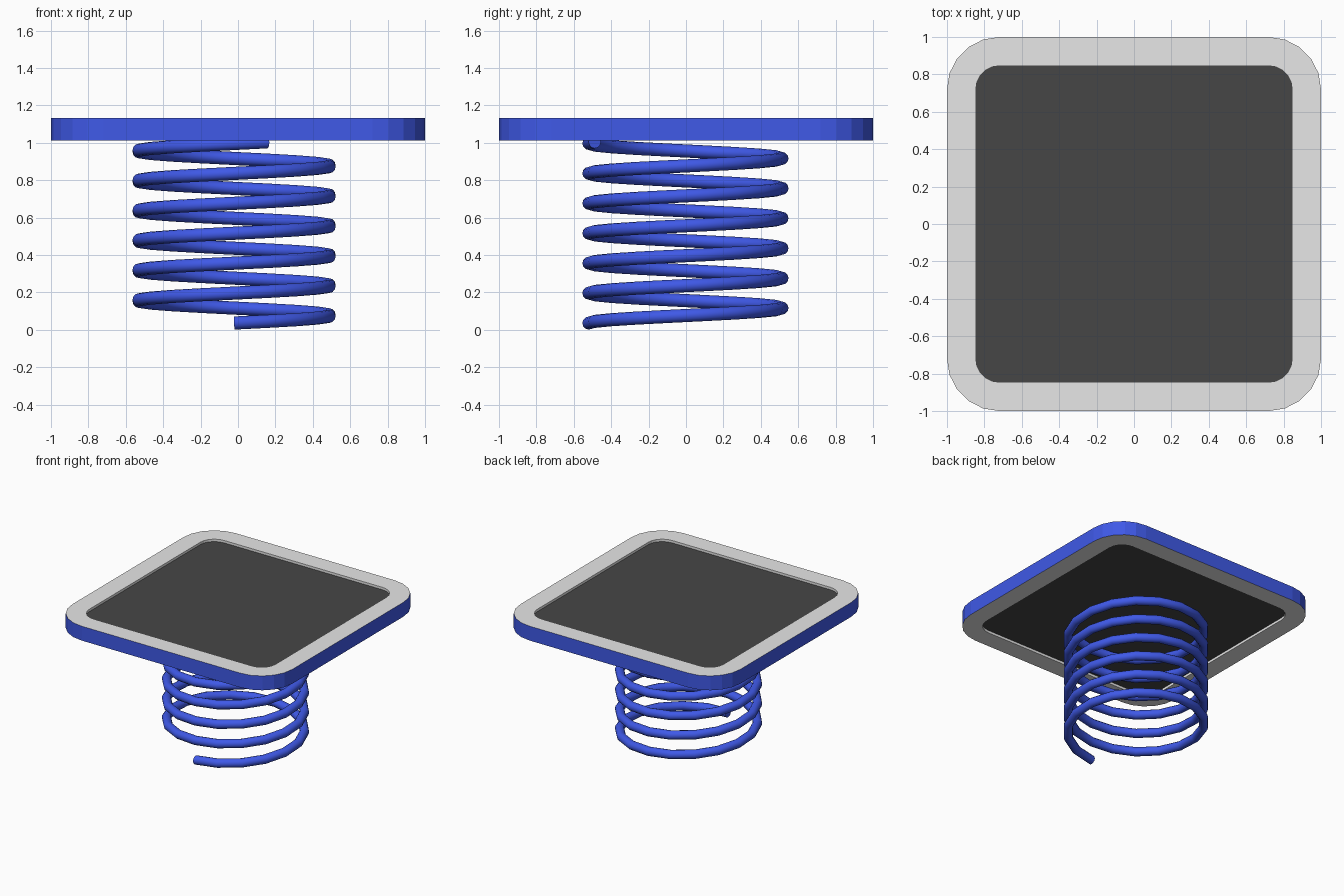
import bpy, bmesh, math
from mathutils import Vector

if "Cube" in bpy.data.objects:
    bpy.data.objects.remove(bpy.data.objects["Cube"])


def material(name, rgb):
    m = bpy.data.materials.new(name)
    m.diffuse_color = (*rgb, 1)
    m.use_nodes = True
    m.node_tree.nodes["Principled BSDF"].inputs["Base Color"].default_value = m.diffuse_color
    return m


BLUE = material("blue", (0.05, 0.1, 0.8))
GREY = material("light grey", (0.8, 0.8, 0.8))
DARK = material("dark grey", (0.061, 0.061, 0.061))


def finish(bm, name, mats):
    mesh = bpy.data.meshes.new(name)
    bm.to_mesh(mesh)
    bm.free()
    for m in mats:
        mesh.materials.append(m)
    ob = bpy.data.objects.new(name, mesh)
    bpy.context.collection.objects.link(ob)
    return ob


def rounded_square(bm, half, r, z, seg=5):
    ring = []
    for c in range(4):
        a0 = c * math.pi / 2
        sx = 1 if c in (0, 3) else -1
        sy = 1 if c < 2 else -1
        for i in range(seg + 1):
            a = a0 + i / seg * math.pi / 2
            ring.append(bm.verts.new((sx * (half - r) + r * math.cos(a),
                                      sy * (half - r) + r * math.sin(a), z)))
    return ring


def bridge(bm, a, b, mat=0):
    n = len(a)
    for i in range(n):
        j = (i + 1) % n
        f = bm.faces.new((a[i], a[j], b[j], b[i]))
        f.material_index = mat


# plate frame: blue outer wall, grey rims and recess walls
Z0, Z1, DEPTH = 1.013, 1.131, 0.02
bm = bmesh.new()
rings = [rounded_square(bm, h, r, z) for h, r, z in (
    (0.846, 0.126, Z0 + DEPTH), (0.846, 0.126, Z0), (1, 0.28, Z0),
    (1, 0.28, Z1), (0.846, 0.126, Z1), (0.846, 0.126, Z1 - DEPTH))]
for k, mat in enumerate((1, 1, 0, 1, 1)):
    bridge(bm, rings[k], rings[k + 1], mat)
finish(bm, "plate_frame", [BLUE, GREY])

# dark recessed panels, upper and lower
for name, z, flip in (("top_panel", Z1 - DEPTH, False),
                      ("bottom_panel", Z0 + DEPTH, True)):
    bm = bmesh.new()
    ring = rounded_square(bm, 0.846, 0.126, z)
    bm.faces.new(ring[::-1] if flip else ring)
    finish(bm, name, [DARK])

# coil spring: round wire swept along a faceted helix
R, WIRE, SIDES, STEPS = 0.516, 0.035, 12, 18
PITCH, CX, CY, START_Z = 0.16, -0.021, -0.003, 0.036
bm = bmesh.new()
prev = first = None
for i in range(6 * STEPS + 2):
    a = -math.pi / 2 + i * 2 * math.pi / STEPS
    out = Vector((math.cos(a), math.sin(a), 0))
    tangent = Vector((-R * math.sin(a), R * math.cos(a),
                      PITCH / (2 * math.pi))).normalized()
    up = out.cross(tangent)
    centre = Vector((CX, CY, START_Z + PITCH * i / STEPS)) + out * R
    ring = []
    for s in range(SIDES):
        t = s * 2 * math.pi / SIDES
        ring.append(bm.verts.new(centre + WIRE * (out * math.cos(t) + up * math.sin(t))))
    if prev:
        bridge(bm, prev, ring)
    else:
        first = ring
    prev = ring
bm.faces.new(first)
bm.faces.new(prev)
bmesh.ops.recalc_face_normals(bm, faces=bm.faces[:])
spring = finish(bm, "coil_spring", [BLUE])
bpy.context.view_layer.objects.active = spring
spring.select_set(True)
bpy.ops.object.shade_smooth_by_angle(angle=math.radians(40))
